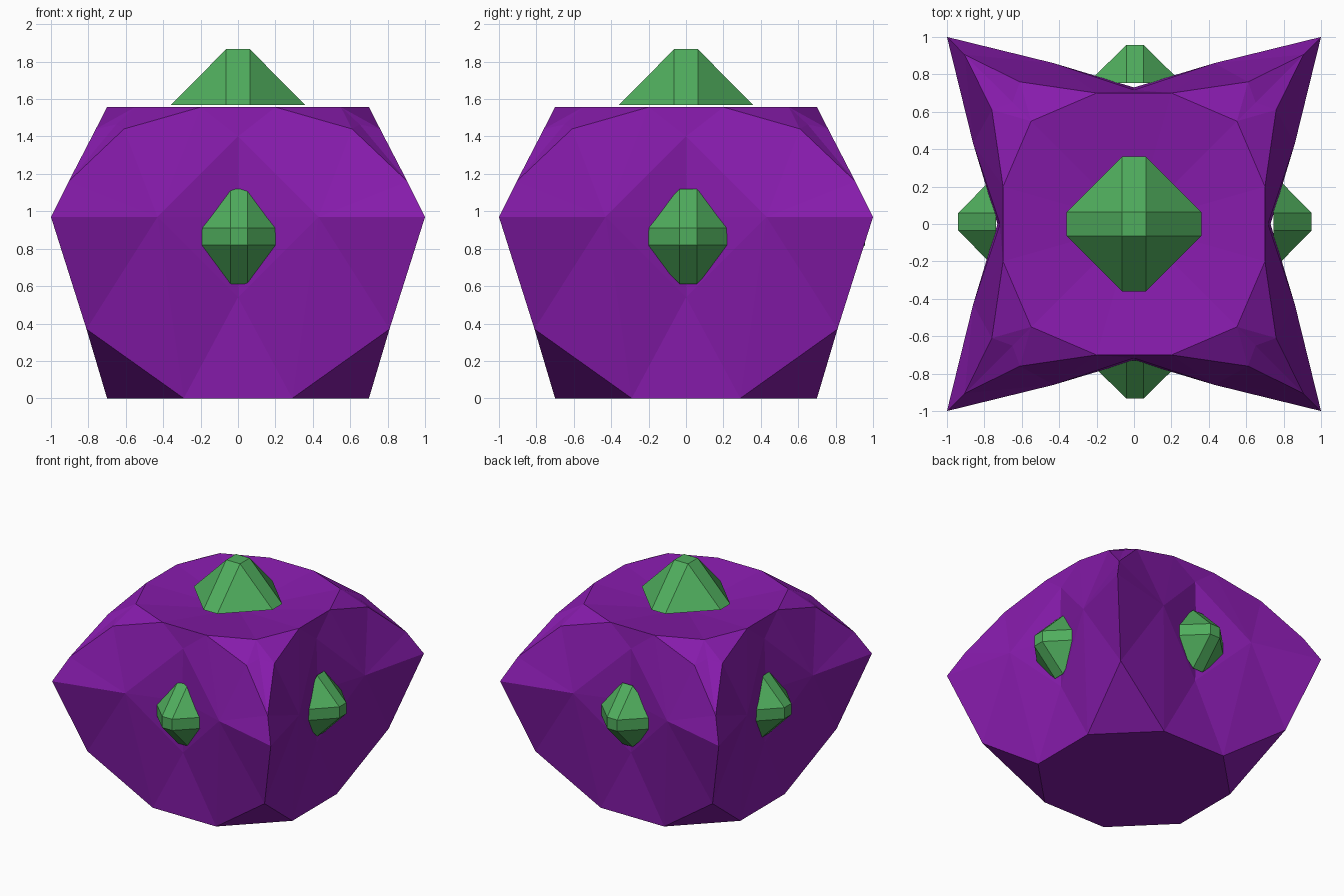
import bpy, bmesh
from math import pi
from mathutils import Vector, Matrix

if "Cube" in bpy.data.objects:
    bpy.data.objects.remove(bpy.data.objects["Cube"])


def material(name, rgb):
    m = bpy.data.materials.new(name)
    m.diffuse_color = (*rgb, 1)
    m.use_nodes = True
    m.node_tree.nodes["Principled BSDF"].inputs["Base Color"].default_value = m.diffuse_color
    return m


PURPLE = material("purple_stone", (0.24, 0.011, 0.41))
GREEN = material("green_crystal", (0.08, 0.42, 0.11))


def finish(bm, name, mat, matrix=Matrix()):
    bmesh.ops.remove_doubles(bm, verts=bm.verts, dist=0.0005)
    bmesh.ops.recalc_face_normals(bm, faces=bm.faces)
    me = bpy.data.meshes.new(name)
    bm.to_mesh(me)
    bm.free()
    me.materials.append(mat)
    ob = bpy.data.objects.new(name, me)
    ob.matrix_world = matrix
    bpy.context.collection.objects.link(ob)
    return ob


# Key points of one half of the front panel, and of one corner
P = {
    "tip": (1, -1, .97), "side": (.43, -.86, .97), "mid": (0, -.73, .97),
    "up": (0, -.717, 1.40), "down": (0, -.717, .54),
    "hi": (.905, -.905, 1.16), "rim": (.61, -.76, 1.44), "rim2": (.76, -.61, 1.44),
    "top": (.2, -.7, 1.557), "top2": (.7, -.2, 1.557), "topmid": (0, -.7, 1.557),
    "oct": (.55, -.55, 1.557), "bump": (.65, -.65, 1.465), "crown": (0, 0, 1.45),
    "lo": (.81, -.81, .37), "foot": (.29, -.7, 0), "foot2": (.7, -.29, 0),
    "footmid": (0, -.7, 0), "base": (0, 0, 0),
}
# Facets mirrored left and right on every side
HALF = ["tip side hi", "side hi rim", "side rim top", "side top up", "up top topmid",
        "tip side lo", "side lo foot", "side foot down", "down foot footmid",
        "mid side up", "mid side down",
        "crown topmid top", "crown top oct", "base footmid foot"]
# Facets of the cut corners, once per corner
CORNER = ["lo foot foot2", "base foot foot2", "oct rim bump", "oct rim2 bump",
          "bump rim hi", "bump rim2 hi", "oct top rim", "oct top2 rim2"]

bm = bmesh.new()


def facet(names, mirror, rot):
    pts = [Vector(P[n]) for n in names.split()]
    if mirror:
        pts = [Vector((-p.x, p.y, p.z)) for p in pts]
    bm.faces.new([bm.verts.new(rot @ p) for p in pts])


for k in range(4):
    rot = Matrix.Rotation(k * pi / 2, 3, 'Z')
    for names in HALF:
        facet(names, False, rot)
        facet(names, True, rot)
    for names in CORNER:
        facet(names, False, rot)
finish(bm, "stone_body", PURPLE)


# Crystal: eight-sided base narrowing to a small flat square tip
def crystal(name, r, c, height, matrix):
    bm = bmesh.new()
    ring = [(r, -c), (r, c), (c, r), (-c, r), (-r, c), (-r, -c), (-c, -r), (c, -r)]
    tip = [(c, -c), (c, c), (c, c), (-c, c), (-c, c), (-c, -c), (-c, -c), (c, -c)]
    lo = [bm.verts.new((x, y, 0)) for x, y in ring]
    hi = [bm.verts.new((x, y, height)) for x, y in tip]
    bm.faces.new(lo)
    bm.faces.new(hi[::2])
    for i in range(8):
        j = (i + 1) % 8
        bm.faces.new((lo[i], lo[j], hi[j], hi[i]))
    finish(bm, name, GREEN, matrix)


crystal("top_crystal", .36, .063, .30, Matrix.Translation((0, 0, 1.567)))
# Side crystals are sunk into the hollows, which hide part of their bases
for k, side in enumerate(("front", "right", "back", "left")):
    place = (Matrix.Translation((.005, .012, .865)) @ Matrix.Rotation(k * pi / 2, 4, 'Z')
             @ Matrix.Translation((0, -.742, 0)) @ Matrix.Rotation(pi / 2, 4, 'X'))
    crystal(side + "_crystal", .253, .046, .203, place)
